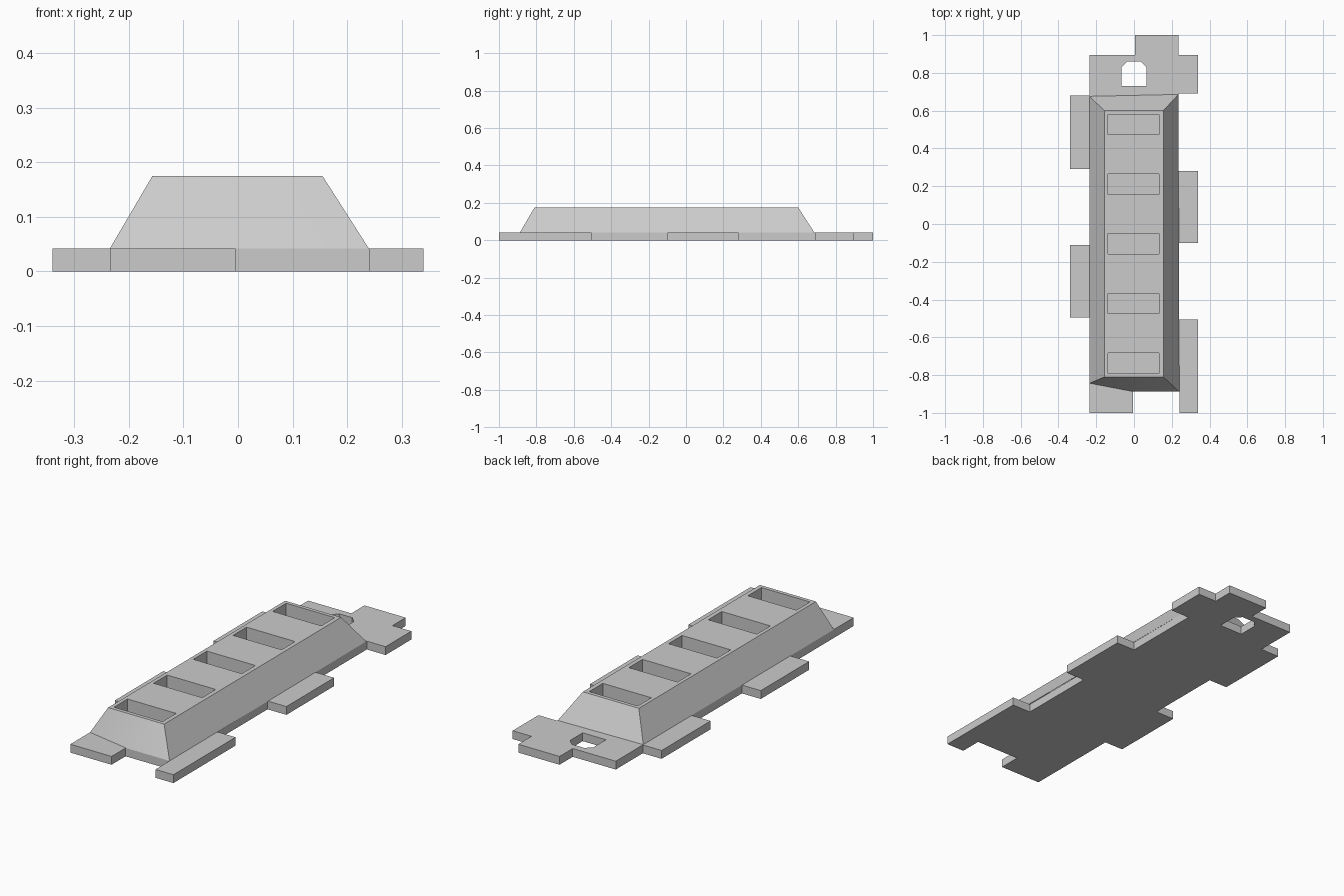
import bpy
import bmesh
import math

default_cube = bpy.data.objects.get("Cube")
if default_cube:
    bpy.data.objects.remove(default_cube, do_unlink=True)

grey = bpy.data.materials.new("plain grey")
grey.use_nodes = True
grey.diffuse_color = (0.6, 0.6, 0.6, 1)
grey.node_tree.nodes["Principled BSDF"].inputs["Base Color"].default_value = grey.diffuse_color


def add_loop(bm, points, z):
    """Closed ring of vertices and edges at one height."""
    verts = [bm.verts.new((x, y, z)) for x, y in points]
    for a, b in zip(verts, verts[1:] + verts[:1]):
        bm.edges.new((a, b))
    return verts


def add_walls(bm, lower, upper):
    """Join two rings that have the same number of points."""
    count = len(lower)
    for i in range(count):
        j = (i + 1) % count
        bm.faces.new((lower[i], lower[j], upper[j], upper[i]))


def fill_between(bm, loops):
    """Flat cap bounded by an outer ring and any hole rings."""
    edges = [bm.edges.get((a, b)) for ring in loops
             for a, b in zip(ring, ring[1:] + ring[:1])]
    bmesh.ops.triangle_fill(bm, edges=edges, use_beauty=True, use_dissolve=False,
                            normal=(0, 0, 1))


def finish(bm, name):
    bmesh.ops.recalc_face_normals(bm, faces=bm.faces)
    bmesh.ops.dissolve_limit(bm, angle_limit=math.radians(0.5),
                             verts=bm.verts, edges=bm.edges)
    mesh = bpy.data.meshes.new(name)
    bm.to_mesh(mesh)
    bm.free()
    obj = bpy.data.objects.new(name, mesh)
    mesh.materials.append(grey)
    bpy.context.collection.objects.link(obj)
    bpy.ops.object.select_all(action="DESELECT")
    obj.select_set(True)
    bpy.context.view_layer.objects.active = obj
    bpy.ops.object.shade_smooth_by_angle(angle=math.radians(25))
    return obj


def rectangle(left, right, front, back):
    return [(left, front), (right, front), (right, back), (left, back)]


# Shared dimensions
plate_top = 0.042
body_top = 0.175
side = 0.235
tab = 0.34
end = 1.0


def side_tab(sign, start, stop):
    """Four outline points of a tab stepping out from one side."""
    return [(sign * side, start), (sign * tab, start),
            (sign * tab, stop), (sign * side, stop)]


# Base plate with offset tabs and a hanging hole
outline = [(-side, -end), (-0.005, -end), (-0.005, -0.888), (0.24, -0.888),
           (0.24, -end), (tab, -end), (tab, -0.505), (side, -0.505)]
outline += side_tab(1, -0.1, 0.28)
outline += side_tab(1, 0.69, 0.895)
outline += [(side, end), (0.005, end), (0.005, 0.895), (-side, 0.895)]
outline += side_tab(-1, 0.68, 0.29)
outline += side_tab(-1, -0.11, -0.495)

hole = [(-0.065, 0.73), (0.065, 0.73), (0.065, 0.83),
        (0.035, 0.86), (-0.035, 0.86), (-0.065, 0.83)]

bm = bmesh.new()
lower_rings = [add_loop(bm, ring, 0) for ring in (outline, hole)]
upper_rings = [add_loop(bm, ring, plate_top) for ring in (outline, hole)]
for lower, upper in zip(lower_rings, upper_rings):
    add_walls(bm, lower, upper)
fill_between(bm, lower_rings)
fill_between(bm, upper_rings)
finish(bm, "base_plate")

# Tapered body with a row of open pockets, whose floors are the plate
body_foot = [(-side, -0.843), (0, -0.888), (0.24, -0.888),
             (side, 0.686), (-side, 0.676)]
body_rim = [(-0.157, -0.81), (0, -0.81), (0.155, -0.81),
            (0.155, 0.6), (-0.157, 0.6)]
pocket_count = 5
pocket_step = 0.316
pocket_half = 0.054

bm = bmesh.new()
foot = add_loop(bm, body_foot, plate_top)
rim = add_loop(bm, body_rim, body_top)
add_walls(bm, foot, rim)
openings = [rim]
for i in range(pocket_count):
    centre = -0.737 + i * pocket_step
    shape = rectangle(-0.138, 0.133, centre - pocket_half, centre + pocket_half)
    floor = add_loop(bm, shape, plate_top)
    mouth = add_loop(bm, shape, body_top)
    add_walls(bm, floor, mouth)
    openings.append(mouth)
fill_between(bm, openings)
finish(bm, "tapered_body")
